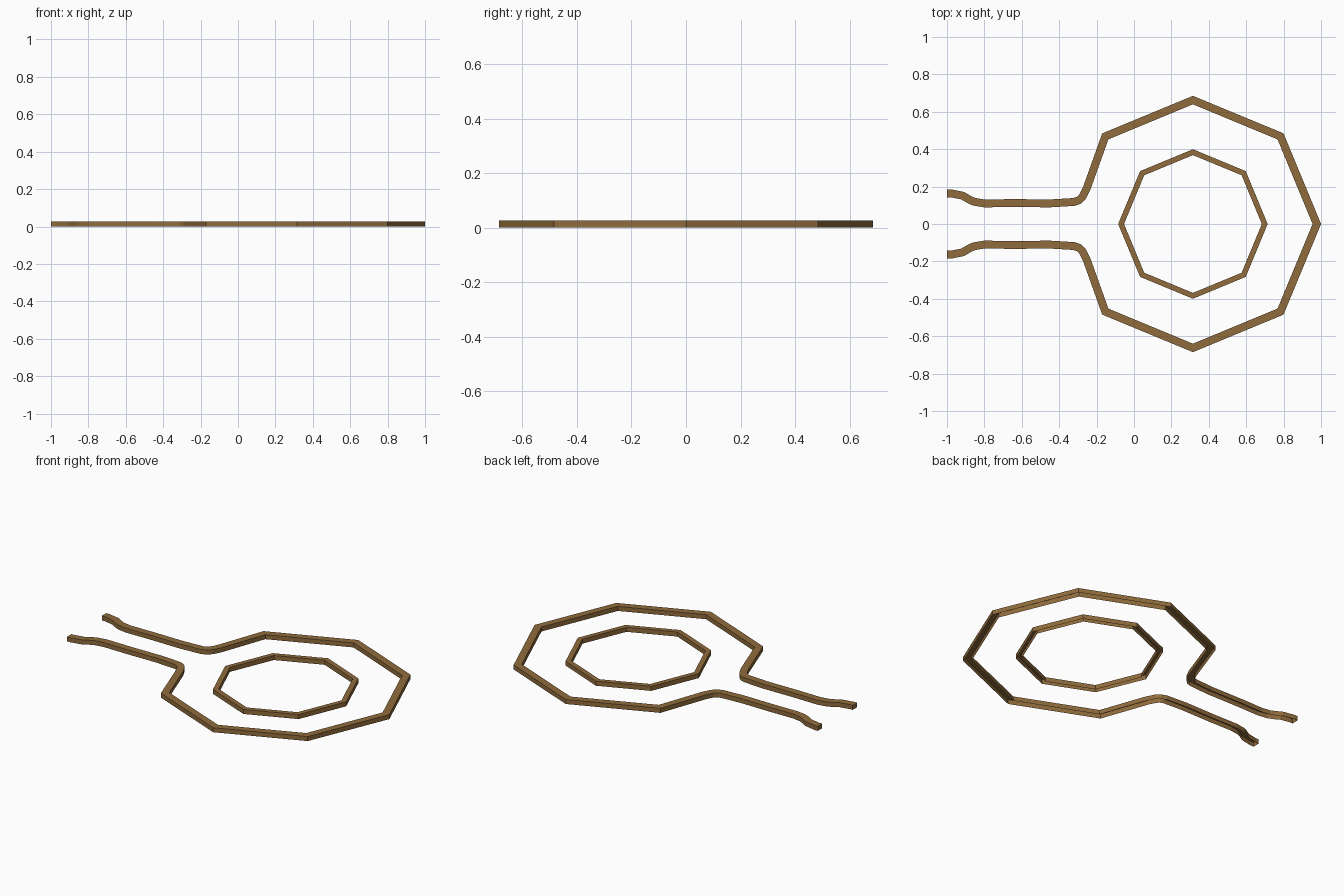
import bpy, bmesh, math
from mathutils import Vector

if "Cube" in bpy.data.objects:
    bpy.data.objects.remove(bpy.data.objects["Cube"])

brown = bpy.data.materials.new("warm brown")
brown.diffuse_color = (0.28, 0.15, 0.046, 1)
brown.use_nodes = True
brown.node_tree.nodes["Principled BSDF"].inputs["Base Color"].default_value = brown.diffuse_color

HEIGHT = 0.027
CENTRE_X = 0.315


def channel(name, path, width, closed):
    """Sweep an open-bottomed rectangular channel along a mitred flat path."""
    pts = [Vector(p) for p in path]
    n = len(pts)
    bm = bmesh.new()
    rows = []
    for i, p in enumerate(pts):
        a = pts[i - 1] if (closed or i > 0) else None
        b = pts[(i + 1) % n] if (closed or i < n - 1) else None
        d1 = (p - a).normalized() if a is not None else (b - p).normalized()
        d2 = (b - p).normalized() if b is not None else d1
        n1, n2 = Vector((-d1.y, d1.x)), Vector((-d2.y, d2.x))
        m = (n1 + n2).normalized()
        m *= width / 2 / m.dot(n1)
        l, r = p + m, p - m
        rows.append([bm.verts.new((q.x, q.y, z)) for q, z in
                     ((l, 0), (l, HEIGHT), (r, HEIGHT), (r, 0))])
    for i in range(n if closed else n - 1):
        s, t = rows[i], rows[(i + 1) % n]
        for k in range(3):
            bm.faces.new((s[k], s[k + 1], t[k + 1], t[k]))
    if not closed:
        bm.faces.new(rows[0][::-1])
        bm.faces.new(rows[-1])
    # make the top faces point up, the rest follow
    bm.normal_update()
    if bm.faces[:][1].normal.z < 0:
        bmesh.ops.reverse_faces(bm, faces=bm.faces[:])
    me = bpy.data.meshes.new(name)
    bm.to_mesh(me)
    bm.free()
    me.materials.append(brown)
    ob = bpy.data.objects.new(name, me)
    bpy.context.collection.objects.link(ob)


def octagon(radius, steps):
    return [(CENTRE_X + radius * math.cos(k * math.pi / 4),
             radius * math.sin(k * math.pi / 4)) for k in steps]


# outer outline: one arm, seven octagon corners, mirrored arm
arm = [(-1, 0.164), (-0.98, 0.164), (-0.915, 0.151), (-0.885, 0.133),
       (-0.855, 0.119), (-0.80, 0.11), (-0.64, 0.112), (-0.45, 0.11),
       (-0.32, 0.118), (-0.295, 0.127), (-0.275, 0.147), (-0.253, 0.19)]
mirrored = [(x, -y) for x, y in reversed(arm)]
channel("outer_wall", arm + octagon(0.6625, range(3, -4, -1)) + mirrored, 0.042, False)

# inner octagonal ring
channel("inner_ring", octagon(0.384, range(8)), 0.029, True)
